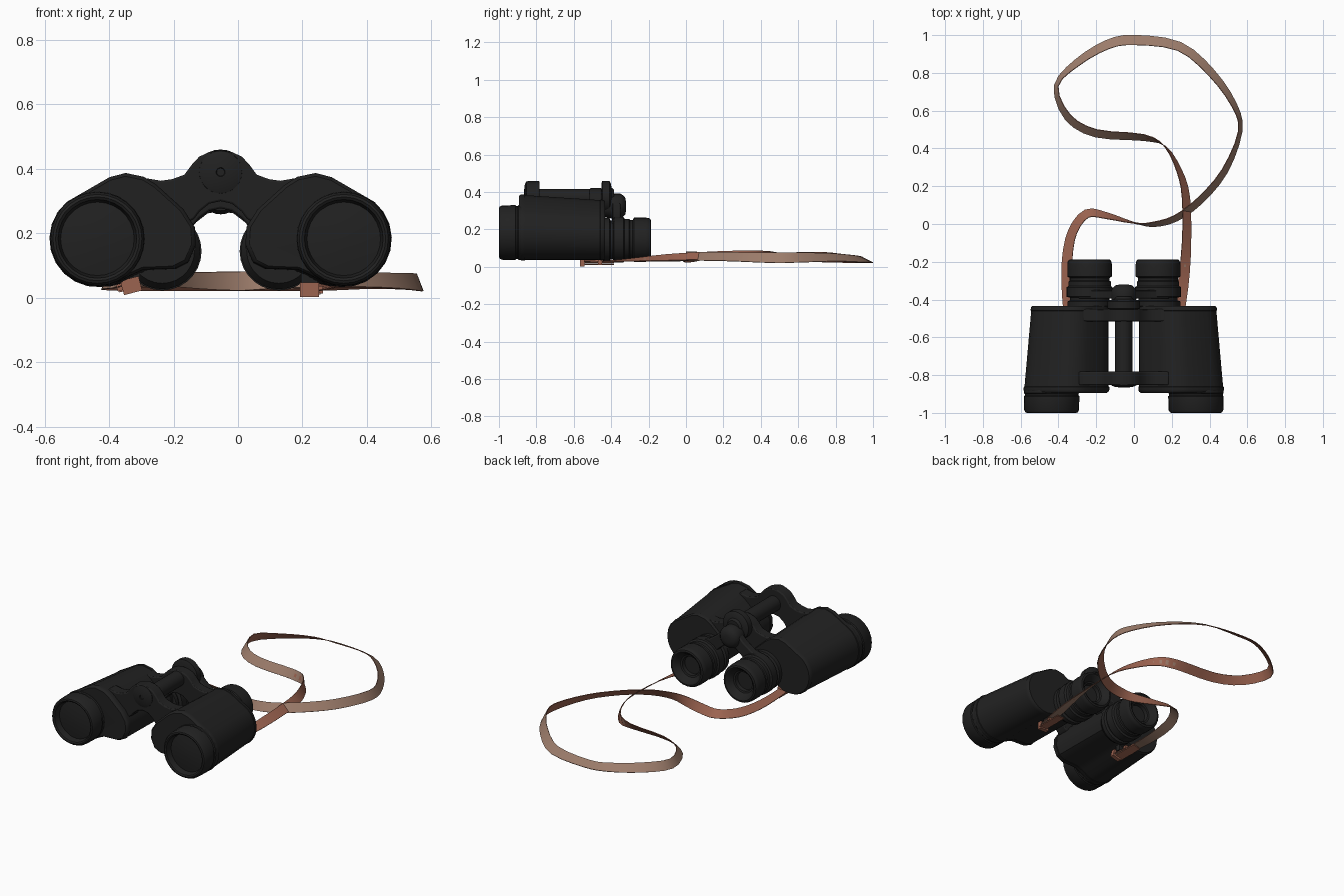
import bpy, bmesh, math
from mathutils import Vector

CX = -0.054  # centre line of the binoculars


def material(name, rgb):
    m = bpy.data.materials.new(name)
    m.diffuse_color = (*rgb, 1)
    return m


BLACK = material("black_leatherette", (0.0155, 0.0155, 0.0155))
TAN = material("tan_strap_inside", (0.33, 0.20, 0.145))
RED = material("red_brown_strap_outside", (0.33, 0.125, 0.08))


def finish(name, bm, mats, angle=35):
    bmesh.ops.recalc_face_normals(bm, faces=bm.faces)
    me = bpy.data.meshes.new(name)
    bm.to_mesh(me)
    bm.free()
    ob = bpy.data.objects.new(name, me)
    bpy.context.collection.objects.link(ob)
    for m in mats:
        me.materials.append(m)
    bpy.ops.object.select_all(action='DESELECT')
    ob.select_set(True)
    bpy.context.view_layer.objects.active = ob
    bpy.ops.object.shade_smooth_by_angle(angle=math.radians(angle))
    return ob


def loft(name, rings, mats=(BLACK,), angle=35):
    """Skin closed rings of points and cap both ends."""
    bm = bmesh.new()
    vs = [[bm.verts.new(p) for p in r] for r in rings]
    n = len(vs[0])
    for a, b in zip(vs, vs[1:]):
        for i in range(n):
            bm.faces.new((a[i], a[(i + 1) % n], b[(i + 1) % n], b[i]))
    bm.faces.new(vs[0])
    bm.faces.new(vs[-1])
    return finish(name, bm, mats, angle)


def lathe(name, x, z, profile, n=28):
    """Turn (y, radius) pairs around an axis parallel to y."""
    return loft(name, [[(x + r * math.cos(2 * math.pi * i / n), y,
                         z + r * math.sin(2 * math.pi * i / n)) for i in range(n)]
                       for y, r in profile])


def plate(name, outline, y0, y1):
    """Symmetric plate from a half outline of (offset, z), top centre to bottom centre."""
    pts = outline + [(-u, z) for u, z in reversed(outline) if u > 0]
    ob = loft(name, [[(CX + u, y, z) for u, z in pts] for y in (y0, y1)])
    bev = ob.modifiers.new("soft_edges", 'BEVEL')
    bev.width, bev.segments, bev.limit_method = 0.006, 2, 'ANGLE'
    bev.angle_limit = math.radians(50)
    return ob


def box(name, centre, size, mat, turn=0):
    hx, hy, hz = (s / 2 for s in size)
    c, s = math.cos(turn), math.sin(turn)
    ring = [(-hx, -hz), (hx, -hz), (hx, hz), (-hx, hz)]
    return loft(name, [[(centre[0] + x * c - z * s, centre[1] + y, centre[2] + x * s + z * c)
                        for x, z in ring] for y in (-hy, hy)], (mat,))


# Prism housing cross-section: outer round, then inner bottom, inner side and top hump
section = [(0.382 + 0.15 * math.cos(math.radians(a)), 0.183 + 0.15 * math.sin(math.radians(a)))
           for a in range(50, -111, -16)]
section += [(0.28, 0.070), (0.24, 0.088), (0.14, 0.092), (0.10, 0.112), (0.077, 0.165),
            (0.080, 0.22), (0.115, 0.275), (0.20, 0.352), (0.238, 0.376), (0.295, 0.388),
            (0.345, 0.375)]
mid_u, mid_z = 0.29, 0.2
layers = [(-0.894, 0.94), (-0.888, 0.98), (-0.878, 1.0), (-0.862, 1.0), (-0.860, 0.985),
          (-0.46, 0.985), (-0.458, 1.0), (-0.443, 1.0), (-0.434, 0.97)]

for side, s in (("left", -1), ("right", 1)):
    rings = []
    for y, k in layers:
        t = 1 - 0.09 * (y + 0.89) / 0.455  # taper towards the eyepieces
        rings.append([(CX + s * (0.08 + t * (mid_u + k * (u - mid_u) - 0.08)), y,
                       0.05 + t * (mid_z + k * (z - mid_z) - 0.05)) for u, z in section])
    loft(side + "_prism_housing", rings)

    # Objective barrel with recessed lens
    lathe(side + "_objective", CX + s * 0.382, 0.183,
          [(-0.80, 0.13), (-0.86, 0.14), (-0.876, 0.147), (-0.895, 0.147), (-0.900, 0.142),
           (-0.908, 0.142), (-0.912, 0.147), (-0.985, 0.145), (-0.997, 0.138), (-1.0, 0.130),
           (-0.995, 0.122), (-0.96, 0.114), (-0.967, 0.07), (-0.97, 0.01)])

    # Eyepiece with stepped rings and hollow cup
    lathe(side + "_eyepiece", CX + s * 0.181, 0.145,
          [(-0.46, 0.10), (-0.435, 0.118), (-0.41, 0.118), (-0.404, 0.104), (-0.39, 0.104),
           (-0.385, 0.122), (-0.335, 0.122), (-0.328, 0.112), (-0.305, 0.112), (-0.300, 0.106),
           (-0.285, 0.106), (-0.278, 0.118), (-0.215, 0.118), (-0.20, 0.116), (-0.19, 0.110),
           (-0.187, 0.100), (-0.192, 0.090), (-0.225, 0.068), (-0.228, 0.058), (-0.25, 0.055),
           (-0.25, 0.005)])

    # Strap lug under the housing
    box(side + "_strap_lug", (CX + s * 0.275, -0.51, 0.066), (0.05, 0.03, 0.05), BLACK)

# Hinge arms joining the housings
arm = [(0, 0.458), (0.035, 0.452), (0.066, 0.438), (0.09, 0.412), (0.112, 0.382), (0.15, 0.368),
       (0.185, 0.363), (0.238, 0.372), (0.238, 0.33), (0.10, 0.235), (0.082, 0.245),
       (0.065, 0.268), (0.035, 0.292), (0, 0.30)]
plate("front_hinge_arm", arm, -0.853, -0.782)
plate("rear_hinge_arm", [(u, z - 0.09 * (z - 0.05)) for u, z in arm], -0.515, -0.45)

# Central hinge shaft, front cap and focus wheel
lathe("hinge_shaft", CX, 0.37, [(-0.83, 0.046), (-0.43, 0.046)])
lathe("front_hinge_cap", CX, 0.39,
      [(-0.84, 0.068), (-0.855, 0.066), (-0.863, 0.045), (-0.866, 0.014), (-0.861, 0.012),
       (-0.861, 0.002)])
lathe("focus_wheel", CX, 0.373,
      [(-0.452, 0.075), (-0.447, 0.087), (-0.410, 0.087), (-0.403, 0.076), (-0.398, 0.05),
       (-0.385, 0.04)])
lathe("focus_hub", CX, 0.325,
      [(-0.44, 0.055), (-0.40, 0.066), (-0.35, 0.066), (-0.338, 0.058), (-0.325, 0.045),
       (-0.32, 0.02)])

# Bridge carrying both eyepieces
plate("eyepiece_bridge", [(0, 0.36), (0.05, 0.355), (0.09, 0.315), (0.15, 0.272), (0.24, 0.25),
                          (0.24, 0.18), (0.115, 0.19), (0.075, 0.235), (0.04, 0.262), (0, 0.268)],
      -0.395, -0.35)

# Strap path: x, y, z and roll in degrees
path = [(-0.332, -0.56, 0.036, 180), (-0.352, -0.38, 0.036, 175), (-0.354, -0.19, 0.040, 160),
        (-0.325, -0.04, 0.048, 145), (-0.25, 0.055, 0.058, 140), (-0.15, 0.045, 0.055, 125),
        (0.0, 0.006, 0.052, 95), (0.10, -0.002, 0.055, 65), (0.22, 0.03, 0.056, 55),
        (0.35, 0.125, 0.056, 50), (0.48, 0.28, 0.053, 55), (0.562, 0.49, 0.048, 70),
        (0.53, 0.63, 0.050, 60), (0.41, 0.80, 0.050, 45), (0.24, 0.94, 0.040, 35),
        (0.0, 0.974, 0.035, 25), (-0.14, 0.95, 0.040, 35), (-0.30, 0.855, 0.045, 50),
        (-0.412, 0.73, 0.052, 68), (-0.35, 0.565, 0.054, 50), (-0.20, 0.48, 0.055, 45),
        (0.05, 0.458, 0.055, 55), (0.165, 0.41, 0.057, 95), (0.24, 0.28, 0.06, 118),
        (0.275, 0.14, 0.06, 135), (0.278, -0.10, 0.05, 145), (0.258, -0.34, 0.034, 170),
        (0.222, -0.56, 0.022, 180)]


def smooth_path(pts, steps=3):
    """Catmull-Rom through the points."""
    p = [Vector(q) for q in pts]
    p = [p[0] * 2 - p[1]] + p + [p[-1] * 2 - p[-2]]
    out = []
    for a, b, c, d in zip(p, p[1:], p[2:], p[3:]):
        for i in range(steps):
            t = i / steps
            out.append(0.5 * (2 * b + (c - a) * t + (2 * a - 5 * b + 4 * c - d) * t ** 2
                              + (3 * b - a - 3 * c + d) * t ** 3))
    return out + [p[-2]]


# Leather strap: a thin ribbon, tan on one side and red-brown on the other
line = smooth_path(path)
bm = bmesh.new()
prev = None
for i, q in enumerate(line):
    t = line[min(i + 1, len(line) - 1)] - line[max(i - 1, 0)]
    t = Vector((t[0], t[1], 0)).normalized()
    roll = math.radians(q[3])
    across = Vector((-t.y, t.x, 0)) * math.cos(roll) + Vector((0, 0, math.sin(roll)))
    up = t.cross(across) * 0.002
    c = Vector(q[:3])
    ring = [bm.verts.new(c + e * 0.029 * across + f * up)
            for e, f in ((1, 1), (-1, 1), (-1, -1), (1, -1))]
    if prev:
        for k in range(4):
            f = bm.faces.new((prev[k], prev[(k + 1) % 4], ring[(k + 1) % 4], ring[k]))
            f.material_index = 0 if k == 0 else 1
    else:
        bm.faces.new(ring)
    prev = ring
bm.faces.new(prev)
finish("neck_strap", bm, (TAN, RED))

# Strap loops and keepers at each end
for side, x, z, turn in (("left", -0.331, 0.038, 0.25), ("right", 0.222, 0.025, 0)):
    box(side + "_strap_loop", (x, -0.555, z), (0.058, 0.025, 0.046), RED, turn)
    box(side + "_strap_keeper", (x * 1.04, -0.46, z), (0.064, 0.022, 0.022), RED, turn)
    box(side + "_strap_return", (x * 1.04, -0.47, z - 0.012), (0.05, 0.17, 0.006), RED, turn)
